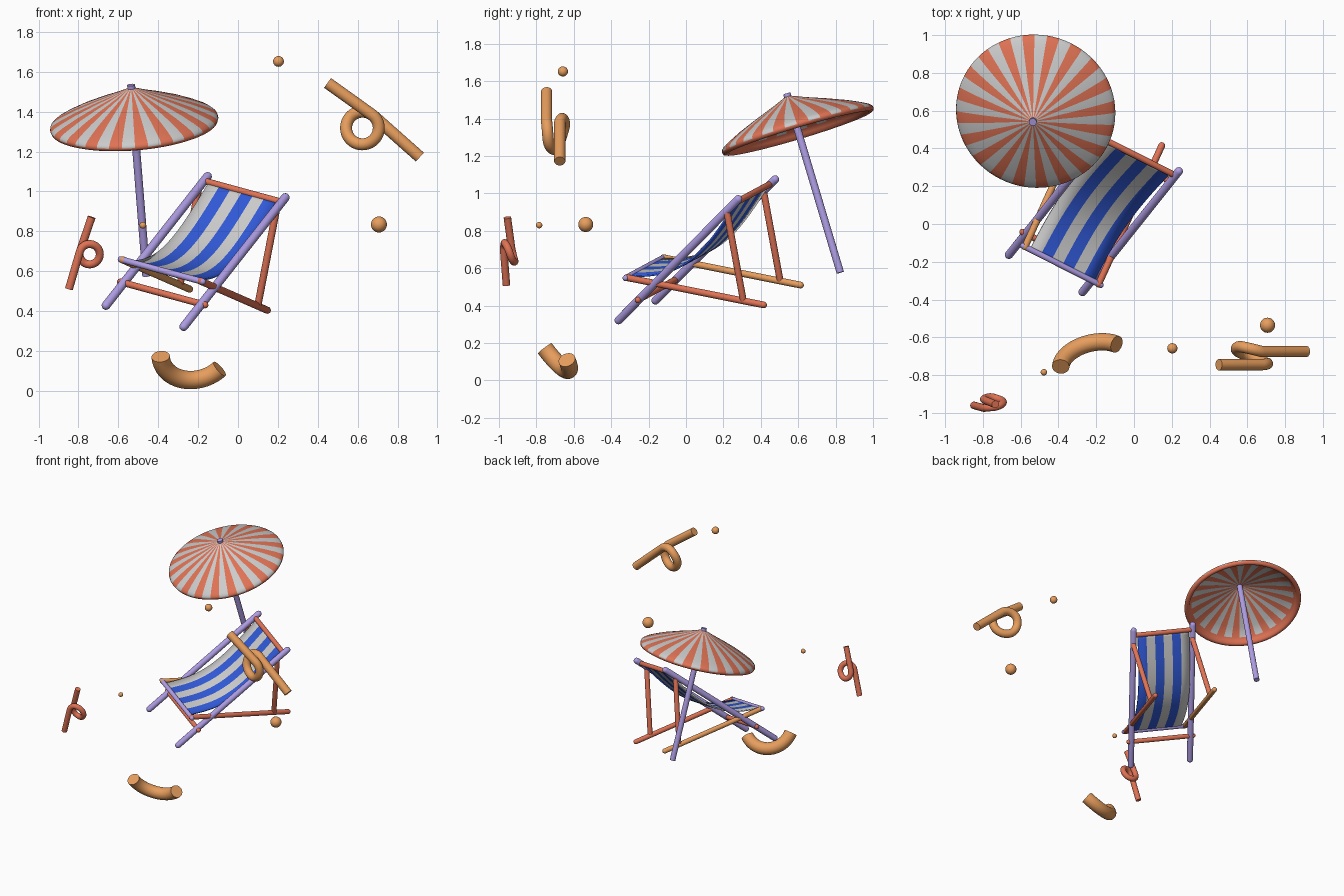
import bpy, bmesh, math
from mathutils import Vector as V

if "Cube" in bpy.data.objects:
    bpy.data.objects.remove(bpy.data.objects["Cube"])

def material(name, rgb):
    m = bpy.data.materials.new(name)
    m.diffuse_color = (*rgb, 1)
    m.use_nodes = True
    m.node_tree.nodes["Principled BSDF"].inputs["Base Color"].default_value = m.diffuse_color
    return m

ORANGE = material("coral", (0.74, 0.17, 0.09))
TAN = material("tan", (0.80, 0.34, 0.11))
PURPLE = material("lilac", (0.43, 0.34, 0.78))
BLUE = material("blue", (0.03, 0.10, 0.68))

def finish(name, bm, mats, angle=40):
    bmesh.ops.recalc_face_normals(bm, faces=bm.faces)
    me = bpy.data.meshes.new(name)
    for f in bm.faces:
        f.smooth = True
    bm.to_mesh(me)
    bm.free()
    for m in mats:
        me.materials.append(m)
    me.set_sharp_from_angle(angle=math.radians(angle))
    ob = bpy.data.objects.new(name, me)
    bpy.context.collection.objects.link(ob)
    return ob

def tube(name, pts, r, mat, rounded=False, sides=24):
    """Sweep a circle along points, with flat or hemispherical ends."""
    pts = [V(p) for p in pts]
    radii = [r] * len(pts)
    if rounded:
        d0 = (pts[0] - pts[1]).normalized()
        d1 = (pts[-1] - pts[-2]).normalized()
        caps = [(math.sin(a) * r, math.cos(a) * r) for a in (math.radians(k) for k in (22, 45, 67, 86))]
        pts = [pts[0] + d0 * h for h, _ in caps[::-1]] + pts + [pts[-1] + d1 * h for h, _ in caps]
        radii = [c for _, c in caps[::-1]] + radii + [c for _, c in caps]
    bm = bmesh.new()
    n, rings = None, []
    for i, p in enumerate(pts):
        t = (pts[min(i + 1, len(pts) - 1)] - pts[max(i - 1, 0)]).normalized()
        n = t.orthogonal() if n is None else n - t * n.dot(t)
        n.normalize()
        b = t.cross(n)
        rings.append([bm.verts.new(p + (n * math.cos(a) + b * math.sin(a)) * radii[i])
                      for a in (2 * math.pi * k / sides for k in range(sides))])
    for A, B in zip(rings, rings[1:]):
        for k in range(sides):
            j = (k + 1) % sides
            bm.faces.new((A[k], A[j], B[j], B[k]))
    bm.faces.new(rings[0])
    bm.faces.new(rings[-1])
    return finish(name, bm, [mat])

# Deck chair: the left side is the right side shifted across
ACROSS = V((0.39, -0.197, -0.106))
X = ACROSS.normalized()
rail_a, rail_b = V((-0.272, -0.36, 0.322)), V((0.237, 0.279, 0.969))
seat_a, seat_b = V((-0.187, -0.318, 0.55)), V((0.147, 0.415, 0.404))
prop_a, prop_b = V((0.19, 0.22, 0.895)), V((0.10, 0.306, 0.43))
for side, off in (("right", V((0, 0, 0))), ("left", -ACROSS)):
    tube(side + "_back_rail", [rail_a + off, rail_b + off], 0.022, PURPLE, True)
    tube(side + "_seat_rail", [seat_a + off, seat_b + off], 0.018,
         ORANGE if side == "right" else TAN, True)
    tube(side + "_prop", [prop_a + off, prop_b + off], 0.018, ORANGE, True)

def crossbar(name, p, ext, r, mat):
    tube(name, [p + X * ext, p - ACROSS - X * ext], r, mat, True)

top_p = rail_a.lerp(rail_b, 0.965)
crossbar("top_bar", top_p, 0.0, 0.017, ORANGE)
crossbar("lower_bar", rail_a.lerp(rail_b, 0.175), 0.02, 0.017, ORANGE)
crossbar("front_bar", seat_a, 0.012, 0.016, PURPLE)

# Sagging striped sling
DOWN = V((-0.16, 0.19, -0.967))
N, STRIPES, INSET = 32, 6, 0.03
bm = bmesh.new()
rows = []
for i in range(N + 1):
    t = i / N
    c = top_p.lerp(seat_a, t) + DOWN * 0.128 * math.sin(math.pi * t)
    left, right = c - ACROSS + X * INSET, c - X * INSET
    rows.append([bm.verts.new(left.lerp(right, k / STRIPES)) for k in range(STRIPES + 1)])
for A, B in zip(rows, rows[1:]):
    for k in range(STRIPES):
        bm.faces.new((A[k], A[k + 1], B[k + 1], B[k])).material_index = k % 2
sling = finish("sling", bm, [None, BLUE])
sol = sling.modifiers.new("thickness", "SOLIDIFY")
sol.thickness, sol.offset = 0.01, 0

# Parasol: pole and striped canopy
foot, tip = V((-0.46, 0.825, 0.577)), V((-0.536, 0.539, 1.534))
tube("parasol_pole", [foot, tip], 0.02, PURPLE)
axis = (tip - foot).normalized()
rot = V((0, 0, 1)).rotation_difference(axis)
apex = tip - axis * 0.015
profile = [(0.012, 0), (0.1, -0.036), (0.2, -0.073), (0.3, -0.113), (0.37, -0.146), (0.405, -0.165),
           (0.42, -0.178), (0.423, -0.19), (0.418, -0.203), (0.405, -0.208), (0.392, -0.202),
           (0.385, -0.185), (0.37, -0.163), (0.3, -0.128), (0.2, -0.086), (0.012, -0.015)]
SEG = 80
bm = bmesh.new()
rings = [[bm.verts.new(apex + rot @ V((r * math.cos(2 * math.pi * k / SEG),
                                      r * math.sin(2 * math.pi * k / SEG), z)))
          for k in range(SEG)] for r, z in profile]
for i, A in enumerate(rings):
    B = rings[(i + 1) % len(rings)]
    for k in range(SEG):
        j = (k + 1) % SEG
        f = bm.faces.new((A[k], A[j], B[j], B[k]))
        f.material_index = 0 if 7 <= i <= 11 else (k * 40 // SEG) % 2
finish("parasol_canopy", bm, [ORANGE, None], 50)

# Looped rods: a straight run, one clockwise turn, a straight run
def looped_rod(name, a, b, centre, ya, yb, scale, r, mat):
    (ax, az), (bx, bz), (cx, cz) = a, b, centre
    ang = math.atan2(bz - az, bx - ax) + math.pi / 2
    R = 0.082 * scale
    steps = 48
    keys = (0, 0.01, 0.06, 0.1, 0.07)
    loop = []
    for i in range(steps + 1):
        q = i / steps * 4
        k = min(int(q), 3)
        w = q - k
        y = ya[1] + scale * (keys[k] * (1 - w) + keys[k + 1] * w)
        th = ang - 2 * math.pi * i / steps
        loop.append(V((cx + R * math.cos(th), y, cz + R * math.sin(th))))
    for _ in range(6):
        for i in range(1, steps):
            loop[i].y = (loop[i - 1].y + 2 * loop[i].y + loop[i + 1].y) / 4
    tube(name, [(ax, ya[0], az)] + loop + [(bx, yb, bz)], r, mat)

looped_rod("large_looped_rod", (0.449, 1.544), (0.912, 1.172), (0.624, 1.318),
           (-0.745, -0.745), -0.675, 1.0, 0.03, TAN)
looped_rod("small_looped_rod", (-0.848, 0.51), (-0.734, 0.871), (-0.744, 0.685),
           (-0.96, -0.975), -0.955, 0.62, 0.02, ORANGE)

# Curved arc piece
p0, p2, p1 = V((-0.388, -0.755, 0.172)), V((-0.092, -0.637, 0.11)), V((-0.24, -0.63, 0.05))
mid = (p0 + p2) / 2
u = (p2 - p0).normalized()
v = p1 - mid
v -= u * v.dot(u)
s, h = v.length, (p2 - p0).length / 2
v.normalize()
R = (h * h + s * s) / (2 * s)
half = math.asin(h / R)
tube("arc_piece", [mid + v * (s - R) + (u * math.sin(a) + v * math.cos(a)) * R
                   for a in (half * (i / 16 - 1) for i in range(33))], 0.046, TAN, sides=32)

# Floating balls
for i, (p, r) in enumerate((((0.203, -0.658, 1.652), 0.027), ((0.707, -0.536, 0.834), 0.04),
                            ((-0.477, -0.785, 0.83), 0.017))):
    bm = bmesh.new()
    bmesh.ops.create_uvsphere(bm, u_segments=32, v_segments=16, radius=r)
    bmesh.ops.translate(bm, vec=V(p), verts=bm.verts)
    finish("ball_%d" % (i + 1), bm, [TAN])
